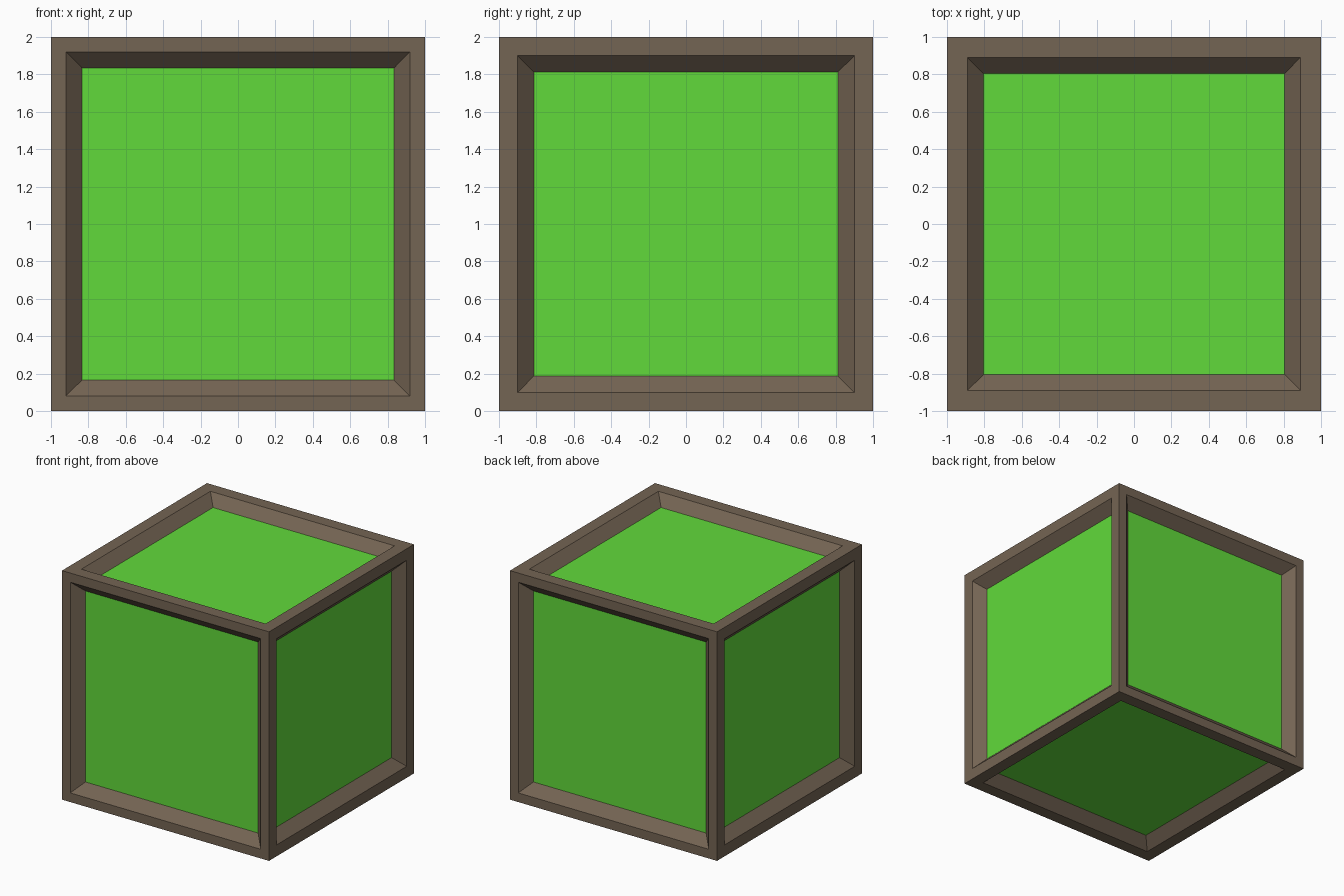
import bpy
import bmesh

if "Cube" in bpy.data.objects:
    bpy.data.objects.remove(bpy.data.objects["Cube"], do_unlink=True)


def material(name, rgb):
    mat = bpy.data.materials.new(name)
    mat.use_nodes = True
    mat.diffuse_color = (*rgb, 1)
    mat.node_tree.nodes["Principled BSDF"].inputs["Base Color"].default_value = (*rgb, 1)
    return mat


frame_brown = material("frame brown", (0.175, 0.128, 0.087))
panel_green = material("panel green", (0.12, 0.70, 0.043))

RIM = (0.10, 0.08, 0.11)  # rim width on the sides, front/back, top/bottom
BEVEL = 0.086             # width and depth of the sloped border

bm = bmesh.new()
bmesh.ops.create_cube(bm, size=2)

# Each side: flat rim, sloped border, recessed green panel
for face in list(bm.faces):
    face.normal_update()
    axis = max(range(3), key=lambda i: abs(face.normal[i]))
    bmesh.ops.inset_individual(bm, faces=[face], thickness=RIM[axis], use_even_offset=True)
    bmesh.ops.inset_individual(bm, faces=[face], thickness=BEVEL, depth=-BEVEL,
                               use_even_offset=True)
    face.material_index = 1

bmesh.ops.translate(bm, verts=bm.verts, vec=(0, 0, 1))
bmesh.ops.recalc_face_normals(bm, faces=bm.faces)

mesh = bpy.data.meshes.new("framed_crate")
bm.to_mesh(mesh)
bm.free()
mesh.materials.append(frame_brown)
mesh.materials.append(panel_green)
bpy.context.collection.objects.link(bpy.data.objects.new("framed_crate", mesh))
